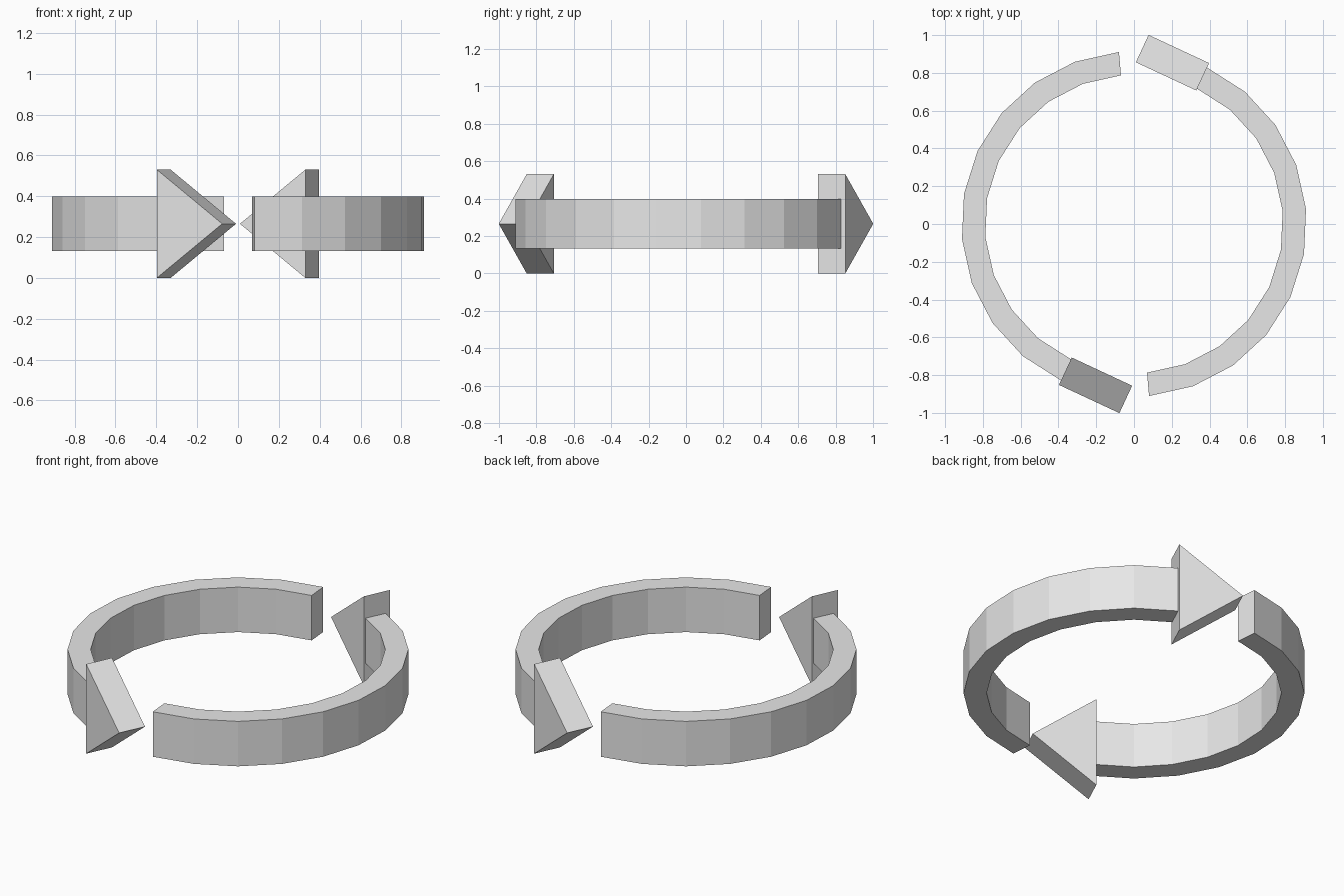
import bpy
import bmesh
from math import cos, sin, radians, pi

cube = bpy.data.objects.get("Cube")
if cube:
    bpy.data.objects.remove(cube, do_unlink=True)

R_IN, R_OUT = 0.79, 0.914            # band radii
HEAD_IN, HEAD_OUT = 0.78, 0.94       # arrowhead radii
HEAD_LEN, HEIGHT = 0.353, 0.53
BAND_LOW, BAND_HIGH = 0.132, 0.398
START, END, STEPS = -85, 65, 10      # sweep of one arrow in degrees

grey = bpy.data.materials.new("light grey")
grey.use_nodes = True
colour = (0.8, 0.8, 0.8, 1)
grey.diffuse_color = colour
grey.node_tree.nodes["Principled BSDF"].inputs["Base Color"].default_value = colour


def loft(name, sections, turn):
    """Closed solid through a list of equal-sized point loops."""
    bm = bmesh.new()
    loops = [[bm.verts.new(p) for p in s] for s in sections]
    n = len(loops[0])
    for a, b in zip(loops, loops[1:]):
        for i in range(n):
            j = (i + 1) % n
            bm.faces.new((a[i], a[j], b[j], b[i]))
    bm.faces.new(loops[0])
    bm.faces.new(loops[-1])
    bmesh.ops.recalc_face_normals(bm, faces=bm.faces)
    mesh = bpy.data.meshes.new(name)
    bm.to_mesh(mesh)
    bm.free()
    mesh.materials.append(grey)
    obj = bpy.data.objects.new(name, mesh)
    obj.rotation_euler.z = turn
    bpy.context.collection.objects.link(obj)


def band_section(angle):
    c, s = cos(angle), sin(angle)
    return [(r * c, r * s, z) for r, z in
            ((R_IN, BAND_LOW), (R_OUT, BAND_LOW), (R_OUT, BAND_HIGH), (R_IN, BAND_HIGH))]


def head_section(radius):
    # triangle standing on the tangent at the end of the band
    a = radians(END)
    c, s = cos(a), sin(a)
    return [(radius * c - t * s, radius * s + t * c, z) for t, z in
            ((0, 0), (HEAD_LEN, HEIGHT / 2), (0, HEIGHT))]


# Two identical arrows chasing each other around the circle
angles = [radians(START + (END - START) * i / STEPS) for i in range(STEPS + 1)]
for side, turn in (("left", 0), ("right", pi)):
    loft(side + "_curved_band", [band_section(a) for a in angles], turn)
    loft(side + "_arrowhead", [head_section(r) for r in (HEAD_IN, HEAD_OUT)], turn)
